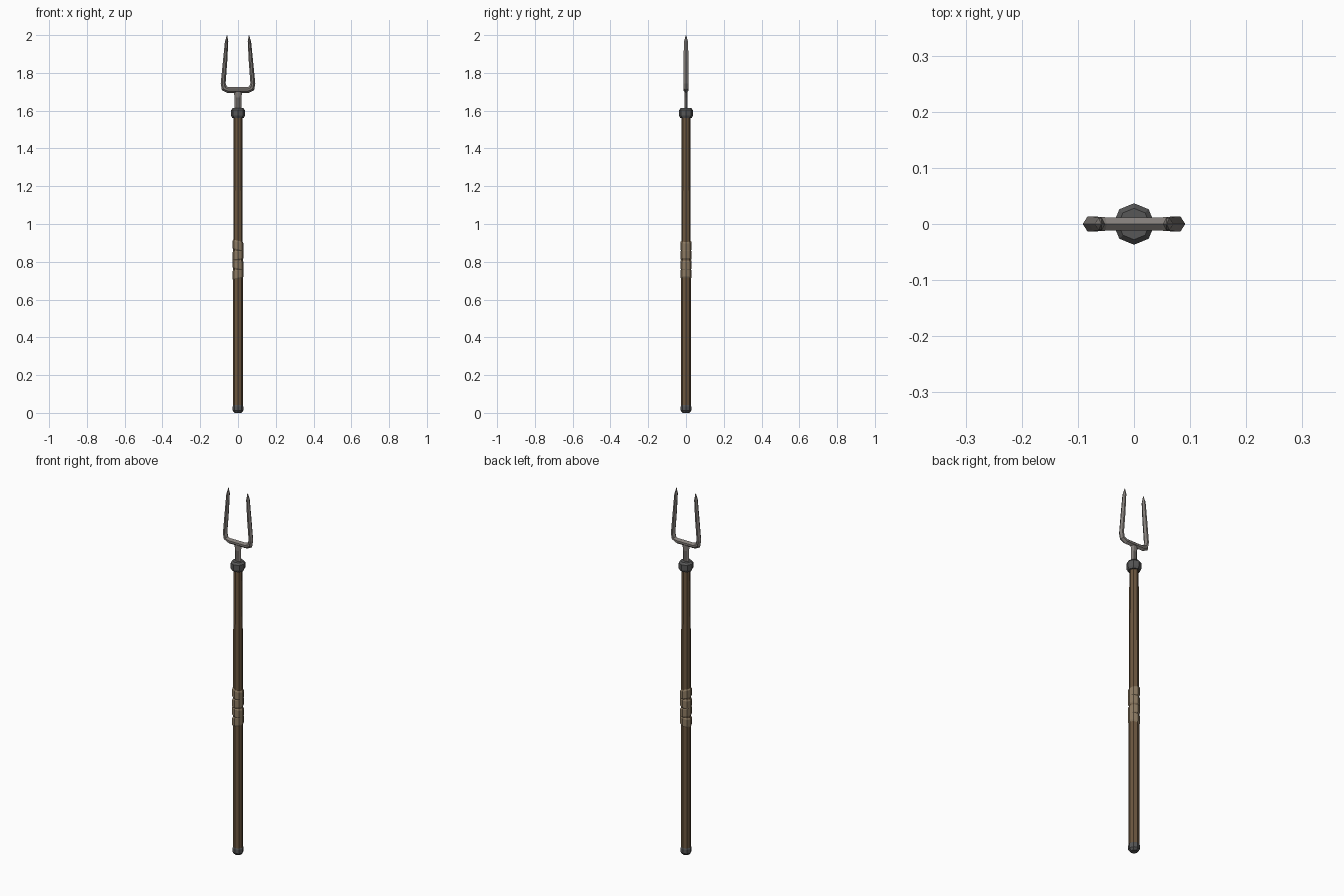
import bpy, bmesh, math
from mathutils import Vector, Matrix

if "Cube" in bpy.data.objects:
    bpy.data.objects.remove(bpy.data.objects["Cube"])


def material(name, rgb):
    m = bpy.data.materials.new(name)
    m.diffuse_color = (*rgb, 1)
    m.use_nodes = True
    m.node_tree.nodes["Principled BSDF"].inputs["Base Color"].default_value = m.diffuse_color
    return m


WOOD = material("brown wood", (0.15, 0.095, 0.05))
WRAP = material("tan cord", (0.27, 0.20, 0.125))
STEEL = material("grey steel", (0.23, 0.21, 0.195))
IRON = material("dark iron", (0.095, 0.095, 0.095))


def loft(name, rings, mat):
    """Skin a list of equal-length point rings and cap both ends."""
    bm = bmesh.new()
    vs = [[bm.verts.new(p) for p in r] for r in rings]
    n = len(rings[0])
    for a, b in zip(vs, vs[1:]):
        for i in range(n):
            j = (i + 1) % n
            bm.faces.new((a[i], a[j], b[j], b[i]))
    bm.faces.new(vs[0][::-1])
    bm.faces.new(vs[-1])
    bmesh.ops.recalc_face_normals(bm, faces=bm.faces)
    me = bpy.data.meshes.new(name)
    bm.to_mesh(me)
    bm.free()
    me.materials.append(mat)
    ob = bpy.data.objects.new(name, me)
    bpy.context.collection.objects.link(ob)
    return ob


def turned(name, profile, mat, tilt=0.0):
    """Eight-sided turned part from (radius, z); tilt slopes it along x."""
    rings = []
    for r, z in profile:
        ring = []
        for i in range(8):
            a = math.radians(90 + 45 * i)
            x, y = r * math.cos(a), r * math.sin(a)
            ring.append((x, y, z + tilt * x))
        rings.append(ring)
    return loft(name, rings, mat)


# Shaft with a slight taper
turned("shaft", [(0.0255, 0.02), (0.0255, 0.72), (0.0245, 1.14), (0.0225, 1.58)], WOOD)

# Butt cap and collar
turned("butt_cap", [(0.018, 0), (0.028, 0.012), (0.028, 0.034), (0.025, 0.042)], IRON)
turned("collar", [(0.031, 1.562), (0.037, 1.574), (0.037, 1.603), (0.028, 1.613)], IRON)

# Cord grip: four sloping bands
for k, tilt in enumerate((0.22, -0.2, 0.15, -0.25)):
    z = 0.735 + 0.05 * k
    turned(f"grip_band_{k + 1}", [(0.0255, z - 0.026), (0.0295, z - 0.019),
                                  (0.0295, z + 0.019), (0.0255, z + 0.026)], WRAP, tilt)


def section(c, across, w, d):
    """Flattened six-sided section with ridges across the fork plane."""
    y = Vector((0, 1, 0))
    return [c + across * (w * u) + y * (d * v) for u, v in
            ((1, 0), (0.35, 1), (-0.35, 1), (-1, 0), (-0.35, -1), (0.35, -1))]


# Fork neck
loft("fork_neck", [section(Vector((0, 0, z)), Vector((1, 0, 0)), w, 0.009)
                   for z, w in ((1.60, 0.018), (1.67, 0.018), (1.712, 0.024))], STEEL)

# Two tines and their crossbar as one swept U: x, z, half width, half depth
half = [(0.058, 2.0, 0.0008, 0.0008), (0.0605, 1.965, 0.009, 0.011),
        (0.0685, 1.86, 0.0115, 0.013), (0.0785, 1.745, 0.013, 0.013),
        (0.073, 1.719, 0.016, 0.0125), (0.052, 1.709, 0.0155, 0.012)]
path = [(-x, z, w, d) for x, z, w, d in half] + half[::-1]
rings = []
for i, (x, z, w, d) in enumerate(path):
    p, q = path[max(i - 1, 0)], path[min(i + 1, len(path) - 1)]
    c = Vector((x, 0, z))
    t0 = (c - Vector((p[0], 0, p[1]))).normalized()
    t1 = (Vector((q[0], 0, q[1])) - c).normalized()
    t = (t0 + t1).normalized()
    rings.append(section(c, Vector((t.z, 0, -t.x)), w, d))
loft("fork_tines", rings, STEEL)
